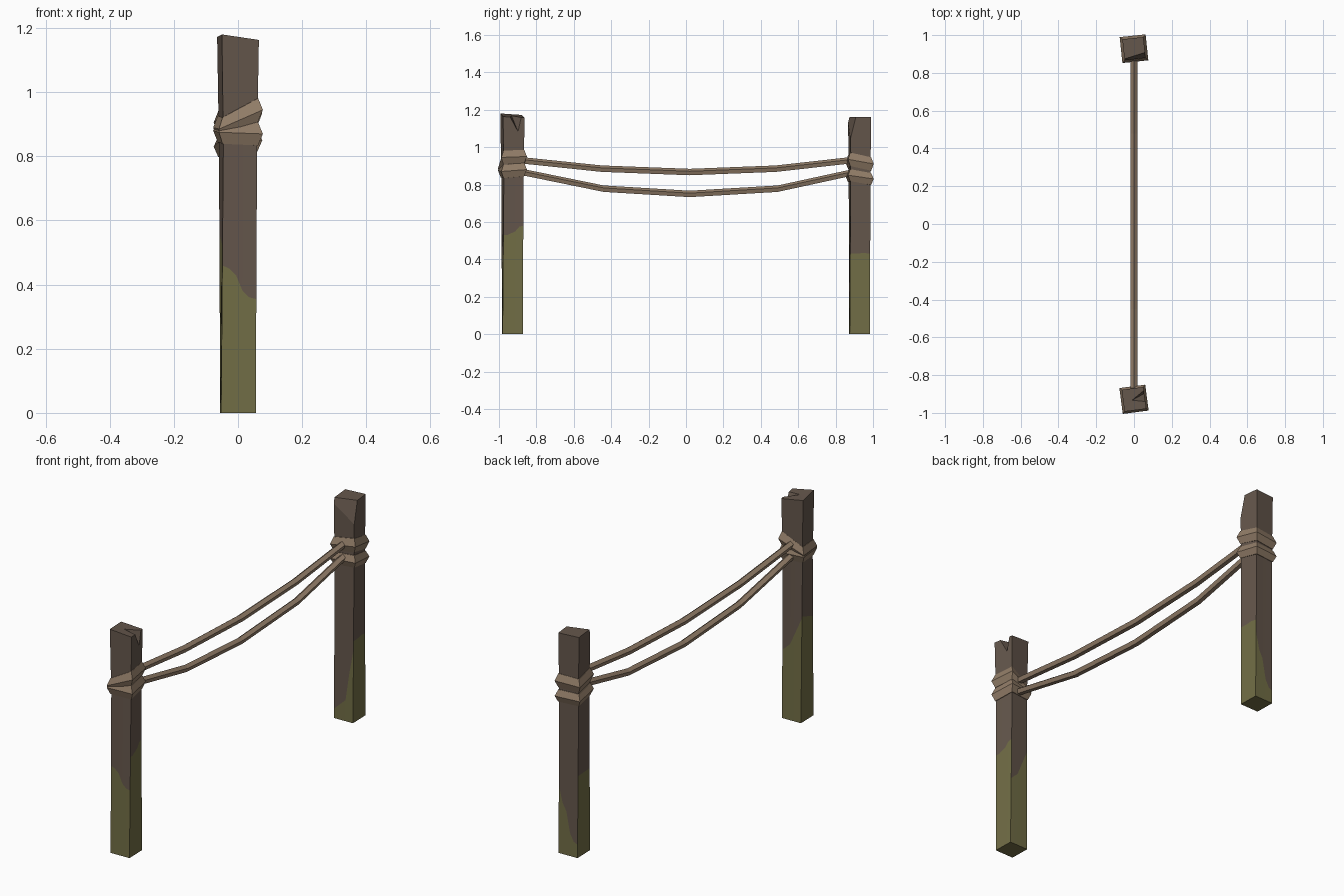
import bpy, bmesh, math
from mathutils import Vector, Matrix

if "Cube" in bpy.data.objects:
    bpy.data.objects.remove(bpy.data.objects["Cube"])


def mat(name, rgb):
    m = bpy.data.materials.new(name)
    lin = [((c / 255 + 0.055) / 1.055) ** 2.4 for c in rgb]
    m.diffuse_color = (*lin, 1)
    m.use_nodes = True
    m.node_tree.nodes["Principled BSDF"].inputs["Base Color"].default_value = m.diffuse_color
    return m


WOOD = mat("weathered_wood", (101, 87, 76))
MOSS = mat("moss_green", (114, 110, 70))
ROPE = mat("rope_tan", (146, 125, 104))
CORNERS = [(-1, -1), (1, -1), (1, 1), (-1, 1)]
JOIN = 0.84  # height where the lower post meets its head


def ring(half, angle, zs):
    """Four corners of a turned square, each with its own height."""
    r = Matrix.Rotation(math.radians(angle), 3, 'Z')
    return [r @ Vector((x * half, y * half, z)) for (x, y), z in zip(CORNERS, zs)]


def finish(name, bm, mats, loc=(0, 0, 0)):
    bmesh.ops.remove_doubles(bm, verts=bm.verts[:], dist=0.0001)
    bmesh.ops.recalc_face_normals(bm, faces=bm.faces[:])
    me = bpy.data.meshes.new(name)
    bm.to_mesh(me)
    bm.free()
    for m in mats:
        me.materials.append(m)
    ob = bpy.data.objects.new(name, me)
    ob.location = loc
    bpy.context.collection.objects.link(ob)


def face(bm, pts, index=0):
    f = bm.faces.new([bm.verts.new(p) for p in pts])
    f.material_index = index


def post(name, y, turn, tops, moss, notch=False, chamfer=False):
    bm = bmesh.new()
    base = ring(0.054, 1.5, [0] * 4)
    mid = ring(0.053, turn, [JOIN] * 4)
    top = ring(0.058 if notch else 0.056, turn, tops)
    face(bm, base[::-1], 1)

    # lower sides: moss below an uneven line, wood above it
    for s in range(4):
        a, b = s, (s + 1) % 4
        n = len(moss[s]) - 1

        def p(u, z):
            lo, hi = base[a].lerp(base[b], u), mid[a].lerp(mid[b], u)
            return lo.lerp(hi, z / JOIN)
        for i in range(n):
            u, v = i / n, (i + 1) / n
            zu, zv = moss[s][i], moss[s][i + 1]
            face(bm, [p(u, 0), p(v, 0), p(v, zv), p(u, zu)], 1)
            face(bm, [p(u, zu), p(v, zv), p(v, JOIN), p(u, JOIN)], 0)

    # head, with a split in the right side of the front post
    for s in range(4):
        a, b = s, (s + 1) % 4
        if not (notch and s == 1):
            face(bm, [mid[a], mid[b], top[b], top[a]])
    if notch:
        n1, n2 = top[1].lerp(top[2], 0.33), top[1].lerp(top[2], 0.84)
        low = mid[1].lerp(mid[2], 0.7).lerp(top[1].lerp(top[2], 0.7), 0.76)
        centre = sum(top, Vector()) / 4
        tip = centre + Vector((-0.01, -0.005, 0))
        face(bm, [mid[1], mid[2], top[2], n2, low, n1, top[1]])
        face(bm, [n1, low, tip])
        face(bm, [n2, tip, low])
        face(bm, [top[0], top[1], n1, tip])
        face(bm, [top[0], tip, top[3]])
        face(bm, [tip, n2, top[2], top[3]])
    else:
        face(bm, top)
    bmesh.ops.remove_doubles(bm, verts=bm.verts[:], dist=0.0001)

    # sloping cut across the front of the head
    if chamfer:
        r = Matrix.Rotation(math.radians(turn), 3, 'Z')
        a, b, c = [r @ Vector(v) for v in
                   ((-0.056, -0.056, 1.13), (0.056, -0.056, 1.04), (0.056, -0.026, 1.16))]
        cut = bmesh.ops.bisect_plane(
            bm, geom=bm.verts[:] + bm.edges[:] + bm.faces[:], plane_co=a,
            plane_no=(b - a).cross(c - a), clear_outer=True)
        edges = [e for e in cut["geom_cut"] if isinstance(e, bmesh.types.BMEdge)]
        bmesh.ops.contextual_create(bm, geom=edges)
    finish(name, bm, [WOOD, MOSS], (0, y, 0))


def wrap(name, y, turn, heights, half=0.069, spread=0.036):
    """Rope band with a single sharp ridge around a post."""
    bm = bmesh.new()
    rings = [ring(h, turn, [z + d for z in heights])
             for h, d in ((0.05, -spread), (0.056, -spread), (half, 0),
                          (0.056, spread), (0.05, spread))]
    for i in range(5):
        lo, hi = rings[i], rings[(i + 1) % 5]
        for s in range(4):
            t = (s + 1) % 4
            face(bm, [lo[s], lo[t], hi[t], hi[s]])
    finish(name, bm, [ROPE], (0, y, 0))


def rope(name, path, r=0.019, sides=5):
    """Five-sided sagging rope between the posts."""
    bm = bmesh.new()
    loops = []
    for y, z in path:
        loops.append([Vector((r * math.sin(k * math.tau / sides), y,
                              z + r * math.cos(k * math.tau / sides)))
                      for k in range(sides)])
    for lo, hi in zip(loops, loops[1:]):
        for k in range(sides):
            j = (k + 1) % sides
            face(bm, [lo[k], lo[j], hi[j], hi[k]])
    face(bm, loops[0])
    face(bm, loops[-1])
    finish(name, bm, [ROPE])


# posts; moss lines run front, right, back, left, counter-clockwise
post("front_post", -0.928, 7.5, [1.18, 1.163, 1.158, 1.172],
     [[.46, .45, .43, .38, .36, .355], [.53, .53, .54, .55, .575, .58],
      [.36, .38, .40, .45, .50, .55], [.56, .55, .54, .53, .52]], notch=True)
post("back_post", 0.928, 6, [1.16] * 4,
     [[.05, .07, .09, .11, .26, .38], [.43, .43, .435, .43],
      [.36, .27, .23, .12, .08, .07], [.43, .43, .43]], chamfer=True)

# rope bindings, ridge height at each corner
wrap("front_upper_binding", -0.928, 7.5, [.885, .945, .95, .89])
wrap("front_lower_binding", -0.928, 7.5, [.875, .87, .88, .88])
wrap("back_upper_binding", 0.928, 6, [.92, .935, .91, .905])
wrap("back_lower_binding", 0.928, 6, [.845, .85, .83, .83], spread=0.032)

# hanging ropes
rope("upper_rope", [(-.9, .93), (-.45, .883), (.02, .865), (.48, .883), (.9, .93)])
rope("lower_rope", [(-.9, .87), (-.44, .776), (.02, .748), (.49, .776), (.9, .865)])
